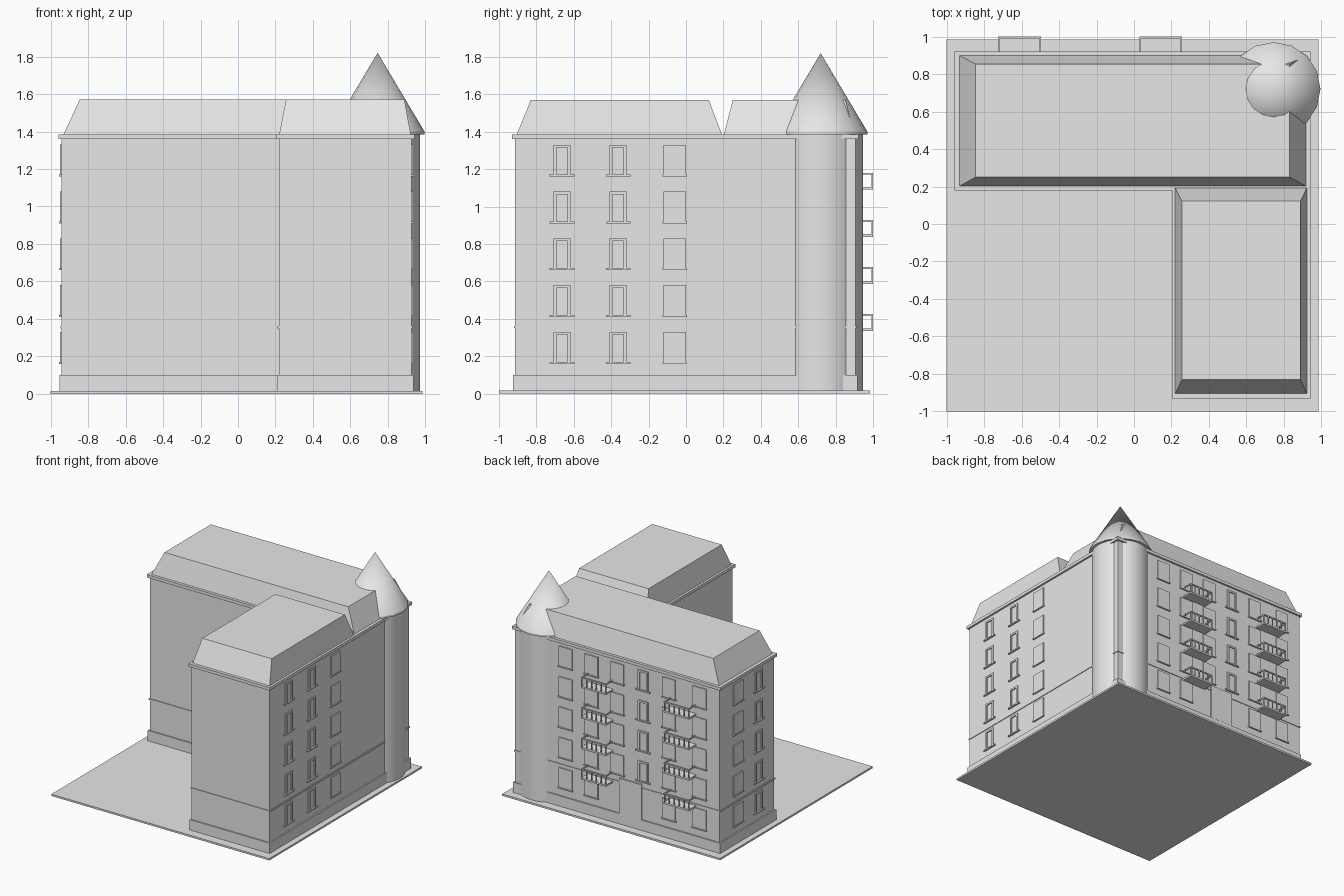
import bpy, bmesh
from math import radians

cube = bpy.data.objects.get("Cube")
if cube:
    bpy.data.objects.remove(cube, do_unlink=True)

plaster = bpy.data.materials.new("plain_grey")
plaster.use_nodes = True
grey = (0.8, 0.8, 0.8, 1)
plaster.diffuse_color = grey
plaster.node_tree.nodes["Principled BSDF"].inputs["Base Color"].default_value = grey


def add_box(bm, low, high, top=None):
    """Box between two corners; top gives a smaller x0, y0, x1, y1 upper face."""
    x0, y0, x1, y1 = top or (low[0], low[1], high[0], high[1])
    lower = [bm.verts.new((x, y, low[2])) for x, y in
             ((low[0], low[1]), (high[0], low[1]), (high[0], high[1]), (low[0], high[1]))]
    upper = [bm.verts.new((x, y, high[2])) for x, y in
             ((x0, y0), (x1, y0), (x1, y1), (x0, y1))]
    bm.faces.new(lower[::-1])
    bm.faces.new(upper)
    for i in range(4):
        j = (i + 1) % 4
        bm.faces.new((lower[i], lower[j], upper[j], upper[i]))


def finish(name, bm):
    bmesh.ops.recalc_face_normals(bm, faces=bm.faces)
    mesh = bpy.data.meshes.new(name)
    bm.to_mesh(mesh)
    bm.free()
    mesh.materials.append(plaster)
    obj = bpy.data.objects.new(name, mesh)
    bpy.context.collection.objects.link(obj)
    return obj


def box(name, low, high, top=None):
    bm = bmesh.new()
    add_box(bm, low, high, top)
    return finish(name, bm)


# Ground plate
box("ground_plate", (-1, -1, 0), (0.985, 0.985, 0.015))

# Two wings: plinth, walls, string course, cornice and hipped roof
GROUND, PLINTH, EAVES, ROOF, TOP = 0.015, 0.1, 1.36, 1.385, 1.57


def wing(name, x0, y0, x1, y1, roof, ridge):
    def band(part, grow, z0, z1):
        box(f"{name}_{part}", (x0 - grow, y0 - grow, z0), (x1 + grow, y1 + grow, z1))
    band("plinth", 0.011, GROUND, PLINTH)
    band("walls", 0, PLINTH, EAVES)
    band("string_course", 0.006, 0.35, 0.362)
    band("cornice", 0.016, EAVES, ROOF)
    box(f"{name}_roof", (*roof[:2], ROOF), (*roof[2:], TOP), ridge)


wing("main_wing", -0.941, 0.196, 0.925, 0.905,
     (-0.93, 0.203, 0.917, 0.898), (-0.845, 0.25, 0.83, 0.853))
wing("side_wing", 0.218, -0.914, 0.925, 0.2,
     (0.22, -0.905, 0.922, 0.192), (0.256, -0.83, 0.888, 0.122))

# Corner tower with a conical roof
CX, CY = 0.745, 0.72


def lathe(name, rings, sides):
    bm = bmesh.new()
    for (r0, z0), (r1, z1) in zip(rings, rings[1:]):
        part = bmesh.ops.create_cone(bm, cap_ends=False, segments=sides,
                                     radius1=r0, radius2=r1, depth=z1 - z0)
        bmesh.ops.translate(bm, vec=(CX, CY, (z0 + z1) / 2), verts=part["verts"])
    bmesh.ops.remove_doubles(bm, verts=bm.verts, dist=0.0005)
    bmesh.ops.holes_fill(bm, edges=bm.edges)
    obj = finish(name, bm)
    bpy.ops.object.select_all(action="DESELECT")
    obj.select_set(True)
    bpy.context.view_layer.objects.active = obj
    bpy.ops.object.shade_smooth_by_angle(angle=radians(30))


lathe("tower_wall", [(0.226, GROUND), (0.226, ROOF)], 32)
lathe("tower_roof", [(0.25, ROOF), (0.25, 1.4), (0, 1.82)], 16)

# Windows: helper maps (along, out, z) on a facade to world space
SILLS = [0.165 + 0.25 * i for i in range(5)]


def facade_box(bm, side, a0, a1, out0, out1, z0, z1):
    face = {"east": 0.925, "west": -0.941, "back": 0.905}[side]
    sign = -1 if side == "west" else 1
    d0, d1 = sorted((face + sign * out0, face + sign * out1))
    if side == "back":
        add_box(bm, (a0, d0, z0), (a1, d1, z1))
    else:
        add_box(bm, (d0, a0, z0), (d1, a1, z1))


def window(bm, side, a, z, framed):
    facade_box(bm, side, a - 0.066, a + 0.066, -0.005, 0.014, z - 0.005, z + 0.005)
    if not framed:
        facade_box(bm, side, a - 0.06, a + 0.06, -0.005, 0.009, z, z + 0.165)
        return
    for s in (-1, 1):
        edges = sorted((a + s * 0.03, a + s * 0.045))
        facade_box(bm, side, *edges, -0.005, 0.009, z, z + 0.165)
    facade_box(bm, side, a - 0.045, a + 0.045, -0.005, 0.009, z + 0.15, z + 0.165)


columns = {
    "east": [(-0.663, True), (-0.363, True), (-0.06, False)],
    "west": [(0.67, False), (0.4, True)],
    "back": [(0.46, False), (0.225, False), (-0.01, False),
             (-0.245, True), (-0.48, False), (-0.76, False)],
}
for side, places in columns.items():
    bm = bmesh.new()
    for a, framed in places:
        for row, z in enumerate(SILLS):
            if side == "back" and row == 0 and -0.3 < a < 0.05:
                continue  # entrance takes this place
            window(bm, side, a, z, framed)
    finish(f"{side}_windows", bm)

# Entrance door
box("entrance_door", (-0.235, 0.9, PLINTH), (-0.03, 0.917, 0.39))

# Balconies: slab, posts and top rails
for number, (x0, x1) in enumerate([(-0.727, -0.497), (0.03, 0.255)], 1):
    bm = bmesh.new()
    for z in (0.335, 0.587, 0.838, 1.09):
        add_box(bm, (x0, 0.9, z), (x1, 1.0, z + 0.014))
        add_box(bm, (x0, 0.99, z + 0.08), (x1, 1.0, z + 0.09))
        for x in (x0, x1 - 0.008):
            add_box(bm, (x, 0.9, z + 0.08), (x + 0.008, 0.995, z + 0.09))
        for i in range(6):
            x = x0 + (x1 - x0 - 0.008) * i / 5
            add_box(bm, (x, 0.991, z), (x + 0.008, 0.999, z + 0.085))
    finish(f"balconies_{number}", bm)
